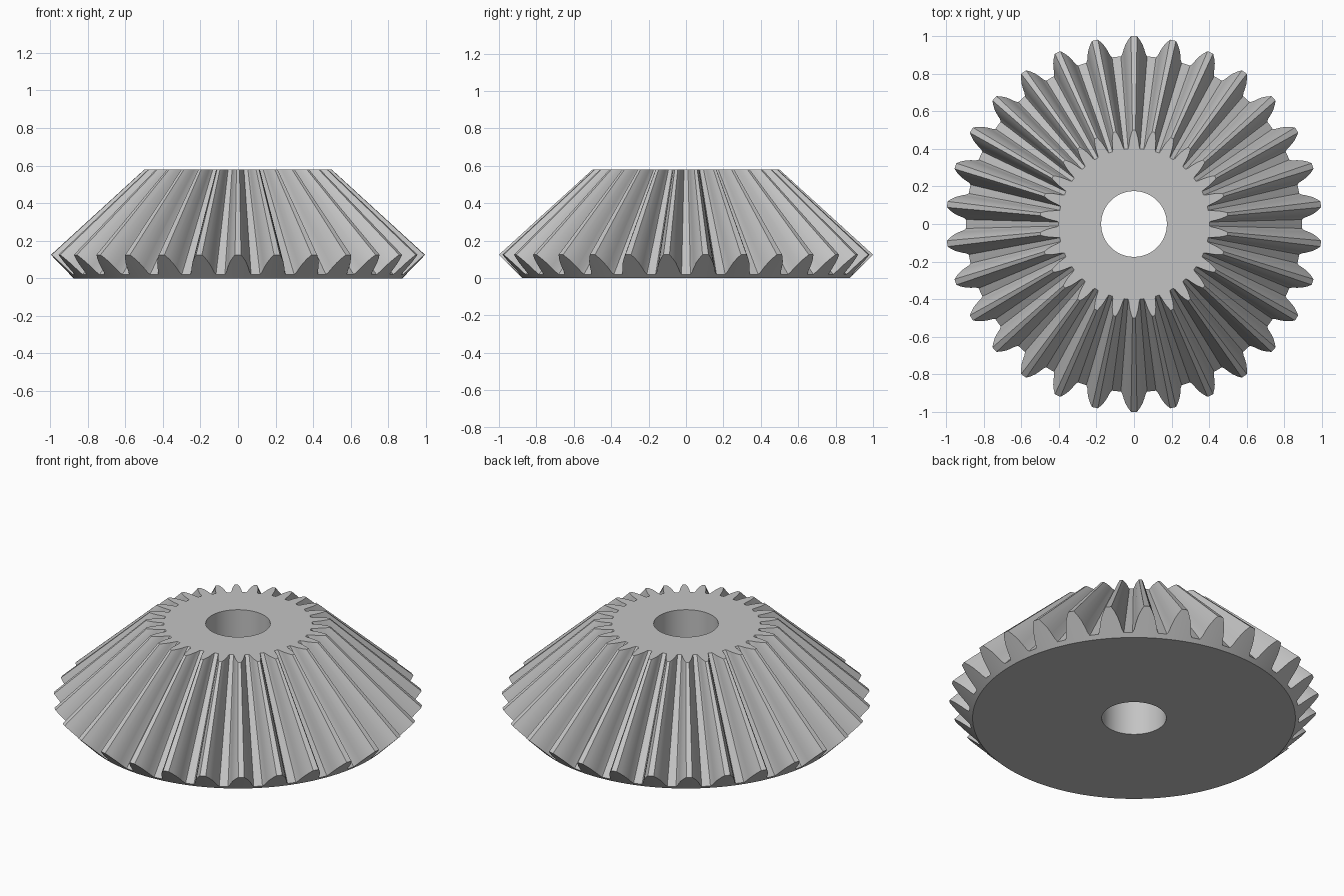
import bpy, bmesh
from math import pi, sin, cos, radians

if "Cube" in bpy.data.objects:
    bpy.data.objects.remove(bpy.data.objects["Cube"])

TEETH = 30
PITCH = 2 * pi / TEETH
APEX_Z, TOP_Z = 1.035, 0.58
BORE_R, BASE_R = 0.175, 0.875

# Half tooth: (half width, height fraction from root to tip)
flank = [(0.070, 0), (0.062, 0.12), (0.055, 0.35), (0.045, 0.6), (0.031, 0.82), (0.016, 1)]


def back_cone(s):
    return 0.895 + 0.105 * s, 0.02 + 0.105 * s


# One pitch: valley centre, rising flank, tip, falling flank
half = [(w / back_cone(s)[0], s) for w, s in flank]
tooth = [(-PITCH / 2, 0)] + [(-a, s) for a, s in half] + [(0, 1)] + half[::-1]
outline = [(pi / 2 + k * PITCH + a, s) for k in range(TEETH) for a, s in tooth]

bm = bmesh.new()


def ring(place):
    verts = []
    for a, s in outline:
        r, z = place(s)
        verts.append(bm.verts.new((r * cos(a), r * sin(a), z)))
    return verts


def small_end(s):
    # Every tooth line runs towards the pitch cone apex
    r, z = back_cone(s)
    return r * (APEX_Z - TOP_Z) / (APEX_Z - z), TOP_Z


# Closed loft: bore, underside, back cone, teeth, top face
rings = [ring(p) for p in (lambda s: (BORE_R, 0), lambda s: (BASE_R, 0), back_cone,
                           small_end, lambda s: (BORE_R, TOP_Z))]
count = len(outline)
for lower, upper in zip(rings, rings[1:] + rings[:1]):
    for i in range(count):
        j = (i + 1) % count
        bm.faces.new((lower[i], lower[j], upper[j], upper[i]))
bmesh.ops.recalc_face_normals(bm, faces=bm.faces)

mesh = bpy.data.meshes.new("bevel_gear")
bm.to_mesh(mesh)
bm.free()
gear = bpy.data.objects.new("bevel_gear", mesh)
bpy.context.collection.objects.link(gear)

# Plain steel grey
steel = bpy.data.materials.new("steel_grey")
steel.use_nodes = True
colour = (0.55, 0.55, 0.55, 1)
steel.diffuse_color = colour
steel.node_tree.nodes["Principled BSDF"].inputs["Base Color"].default_value = colour
mesh.materials.append(steel)

bpy.context.view_layer.objects.active = gear
gear.select_set(True)
bpy.ops.object.shade_smooth_by_angle(angle=radians(32))
